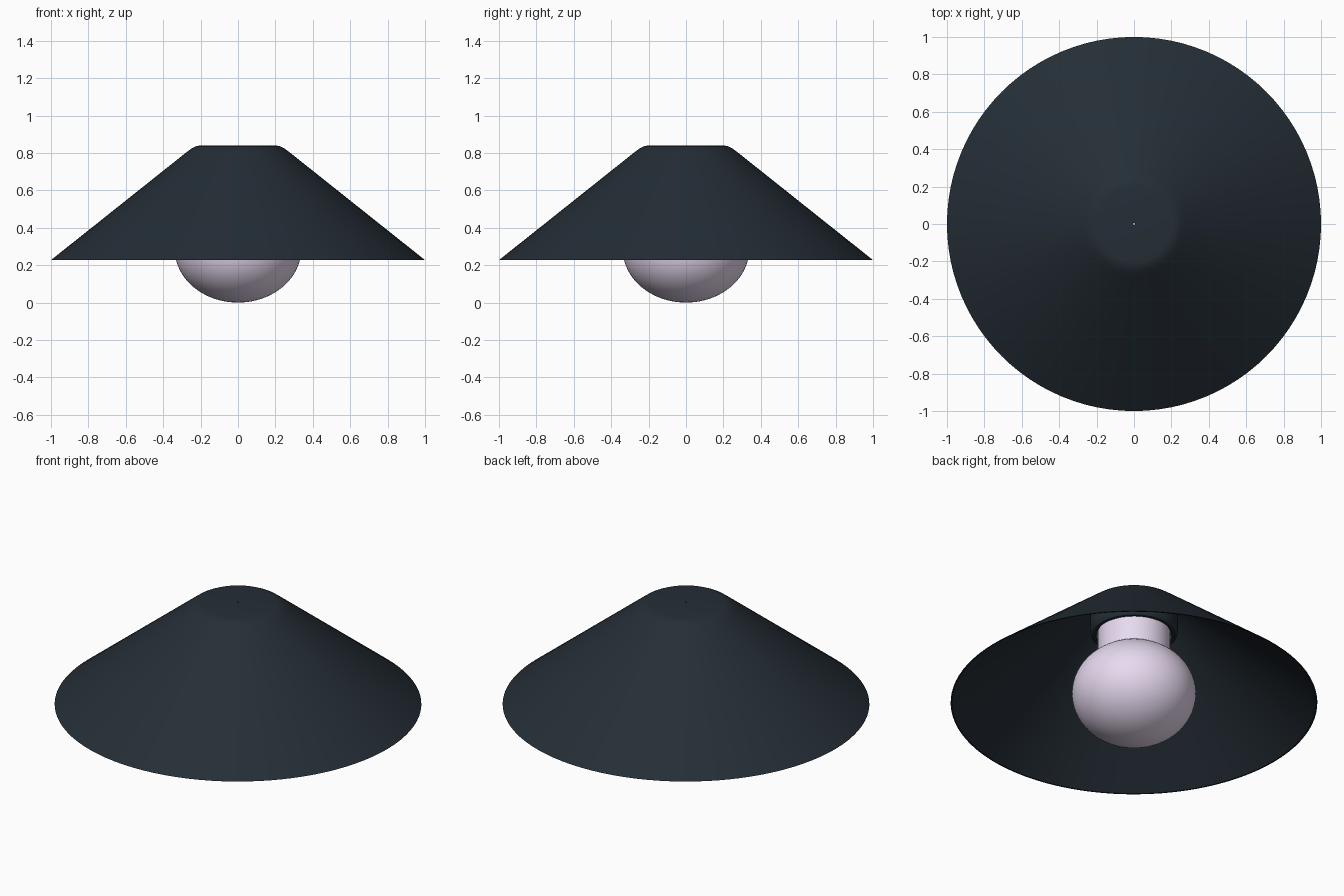
import bpy, bmesh, math

if "Cube" in bpy.data.objects:
    bpy.data.objects.remove(bpy.data.objects["Cube"])


def material(name, color):
    m = bpy.data.materials.new(name)
    m.diffuse_color = (*color, 1)
    m.use_nodes = True
    m.node_tree.nodes["Principled BSDF"].inputs["Base Color"].default_value = m.diffuse_color
    return m


def lathe(name, profile, mat, closed=False, steps=96):
    """Spin a list of (radius, z) points around the z axis."""
    bm = bmesh.new()
    verts = [bm.verts.new((r, 0, z)) for r, z in profile]
    pairs = list(zip(verts, verts[1:]))
    if closed:
        pairs.append((verts[-1], verts[0]))
    edges = [bm.edges.new(p) for p in pairs]
    bmesh.ops.spin(bm, geom=verts + edges, cent=(0, 0, 0), axis=(0, 0, 1),
                   angle=2 * math.pi, steps=steps)
    bmesh.ops.remove_doubles(bm, verts=bm.verts, dist=1e-5)
    bmesh.ops.recalc_face_normals(bm, faces=bm.faces)
    mesh = bpy.data.meshes.new(name)
    bm.to_mesh(mesh)
    bm.free()
    ob = bpy.data.objects.new(name, mesh)
    bpy.context.collection.objects.link(ob)
    mesh.materials.append(mat)
    bpy.ops.object.select_all(action='DESELECT')
    ob.select_set(True)
    bpy.context.view_layer.objects.active = ob
    bpy.ops.object.shade_smooth_by_angle(angle=math.radians(35))
    return ob


dark = material("dark_metal", (0.018, 0.027, 0.037))
glass = material("lilac_glass", (0.80, 0.70, 0.87))

# Thin conical shade with a flat, soft-edged top and a tiny cord hole
lathe("shade", [(0.005, 0.84), (0.2, 0.84), (0.225, 0.836), (0.25, 0.823),
                (0.28, 0.80), (1.0, 0.227),
                (0.992, 0.227), (0.275, 0.793), (0.245, 0.815),
                (0.22, 0.828), (0.2, 0.832), (0.005, 0.832)], dark, closed=True)

# Socket cup under the shade top, with a rounded lower lip
lathe("socket_cup", [(0.235, 0.822), (0.24, 0.69), (0.237, 0.665),
                     (0.225, 0.65), (0.21, 0.65), (0.20, 0.66), (0.20, 0.72)], dark)

# Slightly flattened globe running into a straight neck
a, c, zc = 0.338, 0.285, 0.285
end = math.pi - math.asin(0.198 / a)
globe = [(a * math.sin(end * i / 32), zc - c * math.cos(end * i / 32))
         for i in range(33)]
lathe("globe_bulb", globe + [(0.198, 0.74), (0.0, 0.74)], glass)
